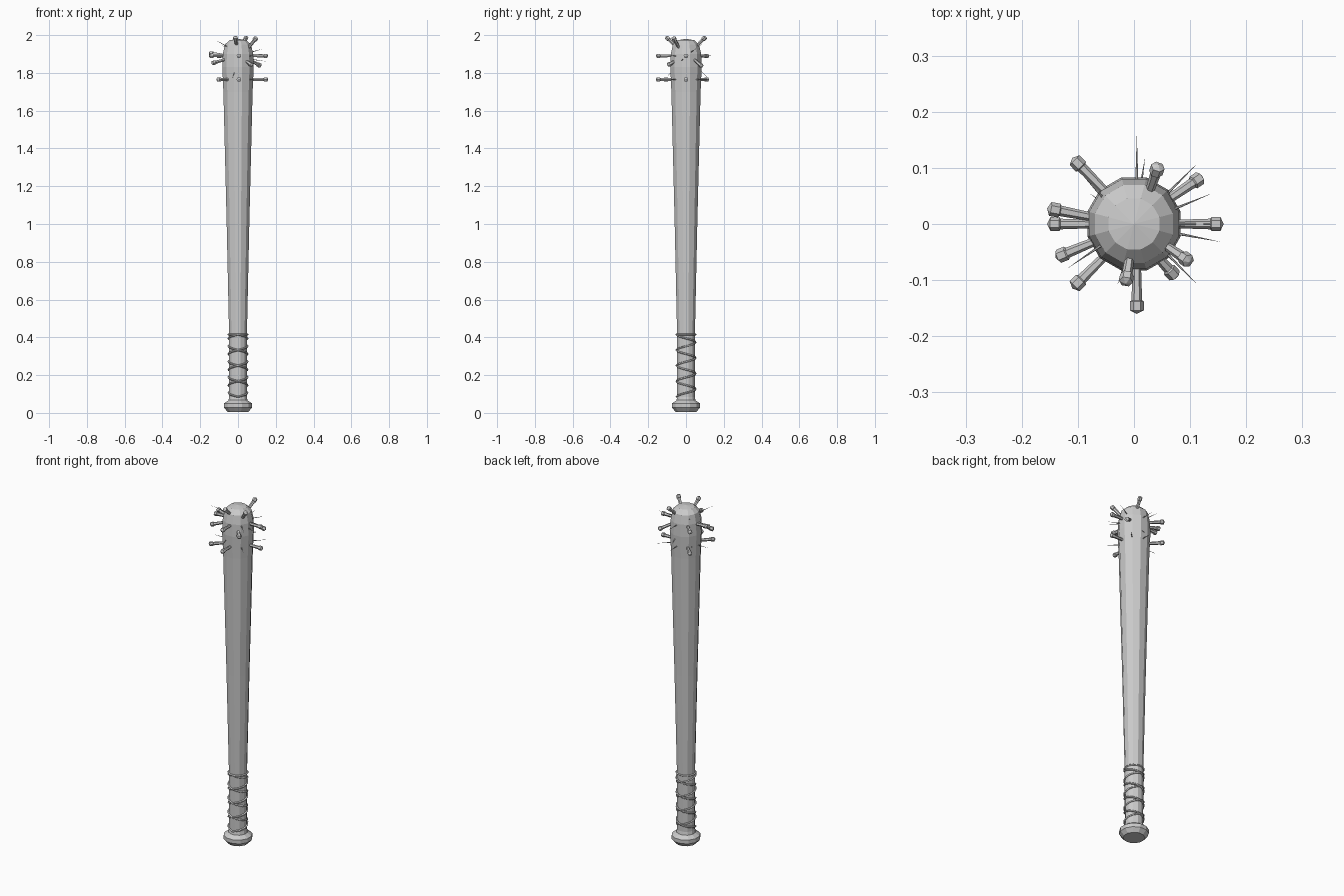
import bpy, bmesh
from math import sin, cos, pi
from mathutils import Vector

if "Cube" in bpy.data.objects:
    bpy.data.objects.remove(bpy.data.objects["Cube"])


def lathe(name, profile, sides, phase=0.0):
    """Flat-shaded revolve of (radius, z) points; radius 0 closes to a pole."""
    bm = bmesh.new()
    rings = []
    for r, z in profile:
        n = 1 if r == 0 else sides
        rings.append([bm.verts.new((r * cos(phase + 2 * pi * i / sides),
                                    r * sin(phase + 2 * pi * i / sides), z)) for i in range(n)])
    for a, b in zip(rings, rings[1:]):
        for i in range(sides):
            j = (i + 1) % sides
            quad = [a[i % len(a)], a[j % len(a)], b[j % len(b)], b[i % len(b)]]
            bm.faces.new(list(dict.fromkeys(quad)))
    bmesh.ops.recalc_face_normals(bm, faces=bm.faces)
    me = bpy.data.meshes.new(name)
    bm.to_mesh(me)
    bm.free()
    ob = bpy.data.objects.new(name, me)
    bpy.context.collection.objects.link(ob)
    return ob


# Bat body: knob, tapered handle and barrel, rounded end
lathe("bat_body", [(0, 0.005), (0.057, 0.005), (0.077, 0.028), (0.077, 0.05), (0.052, 0.067),
                   (0.048, 0.085), (0.049, 0.42), (0.062, 1.0), (0.080, 1.7), (0.086, 1.83),
                   (0.083, 1.90), (0.072, 1.95), (0.047, 1.973), (0, 1.98)], 12, pi / 12)


# Handle wrap: two crossing cords and a closing ring
def cord(name, z0, z1, turns, start):
    cu = bpy.data.curves.new(name, 'CURVE')
    cu.dimensions = '3D'
    cu.bevel_depth = 0.005
    cu.bevel_resolution = 0
    cu.use_fill_caps = True
    sp = cu.splines.new('POLY')
    n = int(abs(turns) * 16)
    sp.points.add(n)
    for i, p in enumerate(sp.points):
        t = i / n
        a = start + 2 * pi * turns * t
        p.co = (0.051 * cos(a), 0.051 * sin(a), z0 + (z1 - z0) * t, 1)
    ob = bpy.data.objects.new(name, cu)
    bpy.context.collection.objects.link(ob)


cord("wrap_cord_right", 0.085, 0.415, 4, -pi / 2)
cord("wrap_cord_left", 0.085, 0.415, -4, -pi / 2)
cord("wrap_end_ring", 0.415, 0.415, 1, 0)

# Nails driven right through the barrel: (head end, point end)
nails = []
for z in (1.765, 1.89):
    nails += [((0.16, 0, z), (-0.155, 0, z)),
              ((0.005, -0.16, z), (0.005, 0.16, z)),
              ((-0.11, 0.118, z), (0.115, -0.11, z))]
nails += [((-0.11, -0.115, 1.765), (0.115, 0.11, 1.765)),
          ((-0.155, 0, 1.89), (0.15, 0, 1.90)),
          ((-0.155, 0.028, 1.905), (0.155, -0.032, 1.86)),
          ((-0.14, -0.06, 1.85), (0.14, 0.055, 1.93)),
          ((0.122, 0.085, 1.835), (-0.12, -0.08, 1.975)),
          ((0.076, -0.096, 1.84), (-0.09, 0.085, 1.95)),
          ((0.044, 0.106, 1.993), (-0.03, -0.11, 1.77)),
          ((-0.015, -0.107, 1.993), (0.02, 0.12, 1.77)),
          ((0.10, -0.068, 1.99), (-0.08, 0.055, 1.76))]

for k, (head, tip) in enumerate(nails):
    head, tip = Vector(head), Vector(tip)
    L = (head - tip).length
    ob = lathe(f"nail_{k + 1:02d}", [(0, 0), (0.0095, L - 0.024), (0.0125, L - 0.022),
                                     (0.0125, L - 0.006), (0, L)], 6)
    ob.location = tip
    ob.rotation_mode = 'QUATERNION'
    ob.rotation_quaternion = (head - tip).to_track_quat('Z', 'Y')
